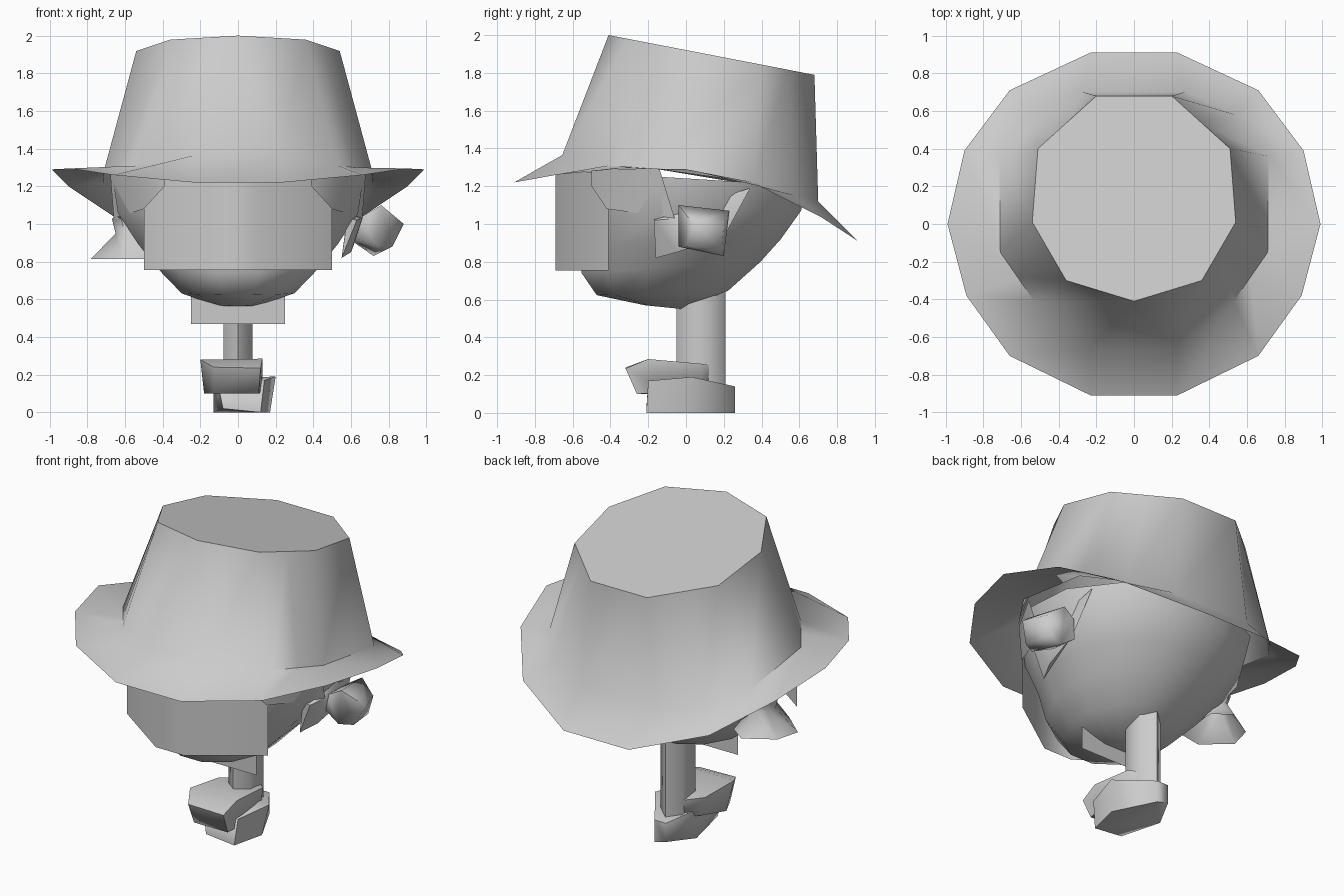
import bpy, bmesh
from math import radians, cos, sin, pi


def finish(name, bm, angle=45):
    bmesh.ops.remove_doubles(bm, verts=bm.verts, dist=0.0005)
    bmesh.ops.recalc_face_normals(bm, faces=bm.faces)
    me = bpy.data.meshes.new(name)
    bm.to_mesh(me)
    bm.free()
    for p in me.polygons:
        p.use_smooth = True
    me.set_sharp_from_angle(angle=radians(angle))
    ob = bpy.data.objects.new(name, me)
    bpy.context.collection.objects.link(ob)
    return ob


def loft(name, rings, closed=True, caps=(False, False), angle=45):
    bm = bmesh.new()
    vs = [[bm.verts.new(p) for p in r] for r in rings]
    n = len(rings[0])
    for a, b in zip(vs, vs[1:]):
        for i in range(n if closed else n - 1):
            j = (i + 1) % n
            bm.faces.new((a[i], a[j], b[j], b[i]))
    if caps[0]:
        bm.faces.new(vs[0])
    if caps[1]:
        bm.faces.new(vs[-1])
    return finish(name, bm, angle)


def hull(name, pts, angle=60):
    bm = bmesh.new()
    for p in pts:
        bm.verts.new(p)
    bmesh.ops.convex_hull(bm, input=bm.verts)
    return finish(name, bm, angle)


def mirror_ring(half):
    return half + [(-x, y, z) for x, y, z in reversed(half)]


def ellipse(cx, cy, rx, ry, z, n, tilt=0.0):
    pts = []
    for i in range(n):
        a = 2 * pi * (i + 0.5) / n
        pts.append((cx + rx * cos(a), cy + ry * sin(a), z + tilt * sin(a)))
    return pts


# Hat: drooping brim blending into the crown, with a tilted flat top
brim = mirror_ring([(.23, -.91, 1.22), (.66, -.70, 1.26), (.89, -.38, 1.295), (.99, 0, 1.29),
                    (.90, .39, 1.20), (.66, .71, 1.04), (.23, .91, .91)])
base = mirror_ring([(.23, -.655, 1.365), (.53, -.41, 1.31), (.62, -.28, 1.30), (.71, -.15, 1.29),
                    (.715, .36, 1.22), (.54, .58, 1.15), (.27, .70, 1.12)])
top = mirror_ring([(x, y, 2.0 - .193 * (y + .41)) for x, y in
                   [(0, -.41), (.36, -.30), (.45, -.145), (.54, .01), (.51, .40), (.355, .54), (.20, .68)]])
loft("hat", [brim, base, top], caps=(False, True), angle=64)

# Head: low-poly bowl shape with upper part under the hat
head = [(-.12, .09, .10, .56, -.01), (-.125, .31, .36, .635, .012), (-.08, .44, .49, .77, .03),
        (-.02, .55, .54, .90, .02), (.01, .66, .62, 1.06, .01), (.02, .69, .64, 1.24, -.04)]
loft("head", [ellipse(0, cy, rx, ry, z, 12, t) for cy, rx, ry, z, t in head],
     caps=(True, True), angle=60)

# Face panel hanging below the front of the brim
outline = [(-.5, -.41), (-.1, -.69), (.1, -.69), (.5, -.41)]
loft("face_panel", [[(x, y, z) for x, y in outline] for z in (.755, 1.275)], closed=False, angle=60)

# Temple pieces on both sides
for s, side in ((1, "right"), (-1, "left")):
    lower = [(s * .39, -.50, 1.20), (s * .50, -.42, 1.08), (s * .66, -.06, 1.03)]
    upper = [(s * .39, -.50, 1.28), (s * .53, -.41, 1.29), (s * .68, -.14, 1.29)]
    loft("temple_" + side, [lower, upper], closed=False, angle=60)

# Ear block on the right with its root on the head
hull("ear_block", [(.76, -.04, 1.10), (.64, -.02, 1.03), (.61, 0, .93), (.74, -.04, .88),
                   (.82, 0, .88), (.88, .04, 1.0), (.72, .23, 1.07), (.64, .22, 1.02),
                   (.62, .2, .9), (.72, .20, .83), (.79, .19, .87), (.82, .2, .99)], 80)
hull("ear_root", [(.58, -.17, 1.03), (.63, -.17, 1.02), (.55, -.16, .82), (.60, -.05, .85),
                  (.66, -.04, 1.03), (.63, .2, .93), (.60, .34, 1.19)])

# Flared ear on the left
loft("flared_ear", [[(-.78, -.02, .815), (-.74, .13, .815), (-.56, .24, .815), (-.45, .16, .815),
                     (-.45, -.13, .815), (-.62, -.16, .815)],
                    [(-.65, .02, .95), (-.63, .08, .95), (-.58, .14, .95), (-.53, .10, .95),
                     (-.53, -.04, .95), (-.60, -.06, .95)],
                    [(-.67, .02, 1.03), (-.65, .10, 1.03), (-.60, .16, 1.03), (-.53, .10, 1.03),
                     (-.53, -.04, 1.03), (-.62, -.06, 1.03)]], angle=60)

# Flat chin plate
loft("chin_plate", [[(-.25, -.17, .47), (.25, -.17, .47)], [(-.25, -.17, .64), (.25, -.17, .64)]],
     closed=False)

# Post under the head
loft("post", [ellipse(0, .08, .09, .13, z, 6) for z in (.12, .72)], caps=(True, True), angle=70)

# Two stacked fists gripping the post
hull("upper_fist", [(-.13, -.32, .24), (.12, -.32, .235), (-.20, -.20, .28), (.13, -.20, .285),
                    (-.13, -.26, .10), (.11, -.26, .10), (-.18, -.15, .10), (.13, -.10, .11),
                    (-.17, .05, .26), (.12, .08, .26), (0, .20, .24), (-.15, .05, .14),
                    (.11, .08, .15), (0, .20, .14)], 75)
hull("lower_fist", [(-.10, -.20, .12), (.14, -.20, .17), (-.08, -.21, .02), (.12, -.21, 0),
                    (.20, .03, .19), (.17, .0, 0), (-.13, .05, .18), (-.13, .08, 0),
                    (-.04, .26, .02), (.04, .26, 0), (.04, .26, .14), (-.04, .26, .14)], 75)
